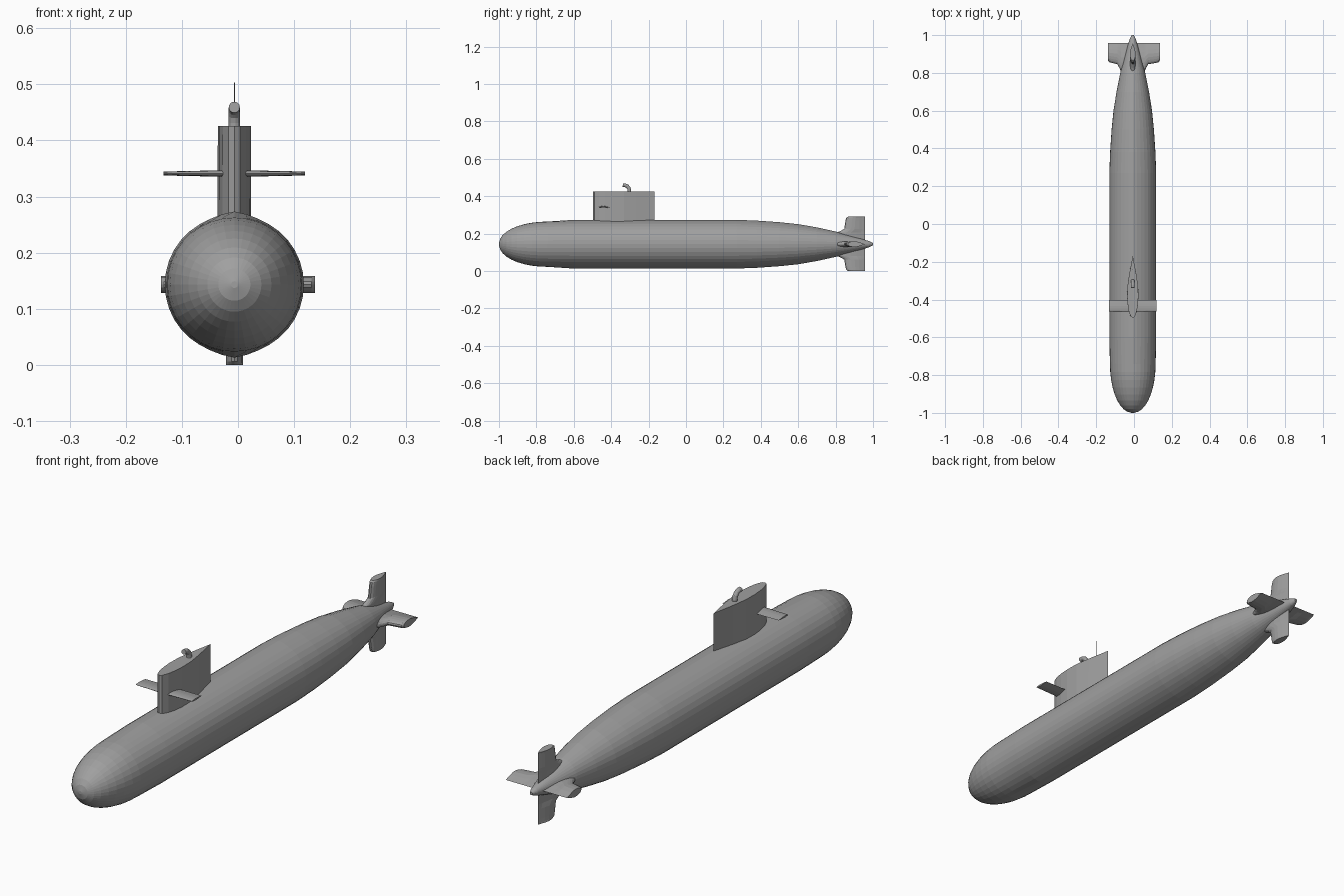
import bpy, bmesh, math
from mathutils import Vector

if "Cube" in bpy.data.objects:
    bpy.data.objects.remove(bpy.data.objects["Cube"])

CX, CZ = -0.0065, 0.143   # hull axis

grey = bpy.data.materials.new("hull grey")
grey.diffuse_color = (0.35, 0.35, 0.35, 1)
grey.use_nodes = True
grey.node_tree.nodes["Principled BSDF"].inputs["Base Color"].default_value = grey.diffuse_color


def finish(bm, name, smooth=False):
    bmesh.ops.recalc_face_normals(bm, faces=bm.faces)
    me = bpy.data.meshes.new(name)
    bm.to_mesh(me)
    bm.free()
    me.materials.append(grey)
    for p in me.polygons:
        p.use_smooth = smooth
    ob = bpy.data.objects.new(name, me)
    bpy.context.collection.objects.link(ob)
    return ob


def loft(name, rings):
    """Skin a list of equal-length closed rings and cap both ends."""
    bm = bmesh.new()
    vs = [[bm.verts.new(p) for p in r] for r in rings]
    n = len(vs[0])
    for a, b in zip(vs, vs[1:]):
        for i in range(n):
            j = (i + 1) % n
            bm.faces.new((a[i], a[j], b[j], b[i]))
    bm.faces.new(vs[0])
    bm.faces.new(vs[-1])
    return finish(bm, name)


# Foil half-width along the chord, as fractions
FOIL = [(0.02, .35), (0.1, .7), (0.2, .89), (0.33, 1), (0.5, .96),
        (0.7, .64), (0.85, .32)]


def foil(name, origin, span_dir, sections):
    """sections: (span, y_lead, y_trail, thickness)"""
    d = Vector(span_dir)
    side = d.cross(Vector((0, 1, 0)))
    o = Vector(origin)
    rings = []
    for s, y0, y1, th in sections:
        pts = [(0, 0)] + FOIL + [(1, 0)] + [(t, -w) for t, w in reversed(FOIL)]
        rings.append([o + d * s + Vector((0, y0 + (y1 - y0) * t, 0))
                      + side * (w * th / 2) for t, w in pts])
    return loft(name, rings)


# Hull: rounded bow, parallel midbody, tapering stern, ridge along keel and deck
R, SEG = 0.124, 36
profile = []
for i in range(10):
    a = math.radians(3 + 87 * i / 9)
    profile.append((-0.74 - 0.26 * math.cos(a), 0.121 * math.sin(a) ** 0.95, 0))
profile[0] = (-1, 0.006, 0)
profile += [(-0.6, R, 1), (-0.2, R, 1), (0.27, R, 1), (0.38, 0.120, 1),
            (0.5, 0.112, 1), (0.6, 0.102, 1), (0.7, 0.086, .9),
            (0.8, 0.066, .5), (0.88, 0.045, 0), (0.94, 0.028, 0),
            (0.98, 0.016, 0), (1.0, 0.006, 0)]
rings = []
for y, r, k in profile:
    ring = []
    for i in range(SEG):
        a = 2 * math.pi * i / SEG
        off = math.degrees(math.asin(min(1, abs(math.sin(a)))))
        rr = r * (1 + k * 0.05 * max(0, 1 - off / 25) ** 1.3)
        ring.append((CX + rr * math.sin(a), y, CZ + rr * math.cos(a)))
    rings.append(ring)
loft("hull", rings)

# Sail
foil("sail", (CX, 0, 0), (0, 0, 1),
     [(0.23, -.497, -.168, .06), (0.426, -.497, -.168, .059)])

# Sail planes
for side, label in ((1, "right"), (-1, "left")):
    foil(label + "_sail_plane", (CX, 0, 0.341), (side, 0, 0),
         [(0.01, -.467, -.403, .012), (0.126, -.464, -.403, .007)])

# Stern fins in a cross, each with a flared root and rounded tip corner
fins = [("right_stern_plane", (1, 0, 0), 0.1435), ("left_stern_plane", (-1, 0, 0), 0.131),
        ("upper_rudder", (0, 0, 1), 0.147), ("lower_rudder", (0, 0, -1), 0.143)]
for name, d, tip in fins:
    foil(name, (CX, 0, CZ), d,
         [(0.0, .80, .957, .03), (0.062, .805, .957, .03), (0.07, .825, .957, .03),
          (0.082, .846, .957, .03), (tip - .02, .853, .957, .03),
          (tip - .006, .857, .957, .03), (tip, .866, .957, .03)])


# Tubes on top of the sail
def tube(name, path, r, seg):
    pts = [Vector((CX, y, z)) for y, z in path]
    rings = []
    for i, p in enumerate(pts):
        t = (pts[min(i + 1, len(pts) - 1)] - pts[max(i - 1, 0)]).normalized()
        u = Vector((1, 0, 0))
        v = t.cross(u)
        rings.append([p + u * r * math.cos(2 * math.pi * k / seg)
                      + v * r * math.sin(2 * math.pi * k / seg) for k in range(seg)])
    return loft(name, rings)


tube("snorkel", [(-.303, .415), (-.303, .432), (-.306, .444), (-.314, .453),
                 (-.325, .458), (-.338, .459)], 0.010, 14)
tube("antenna", [(-.24, .42), (-.24, .503)], 0.0008, 6)
